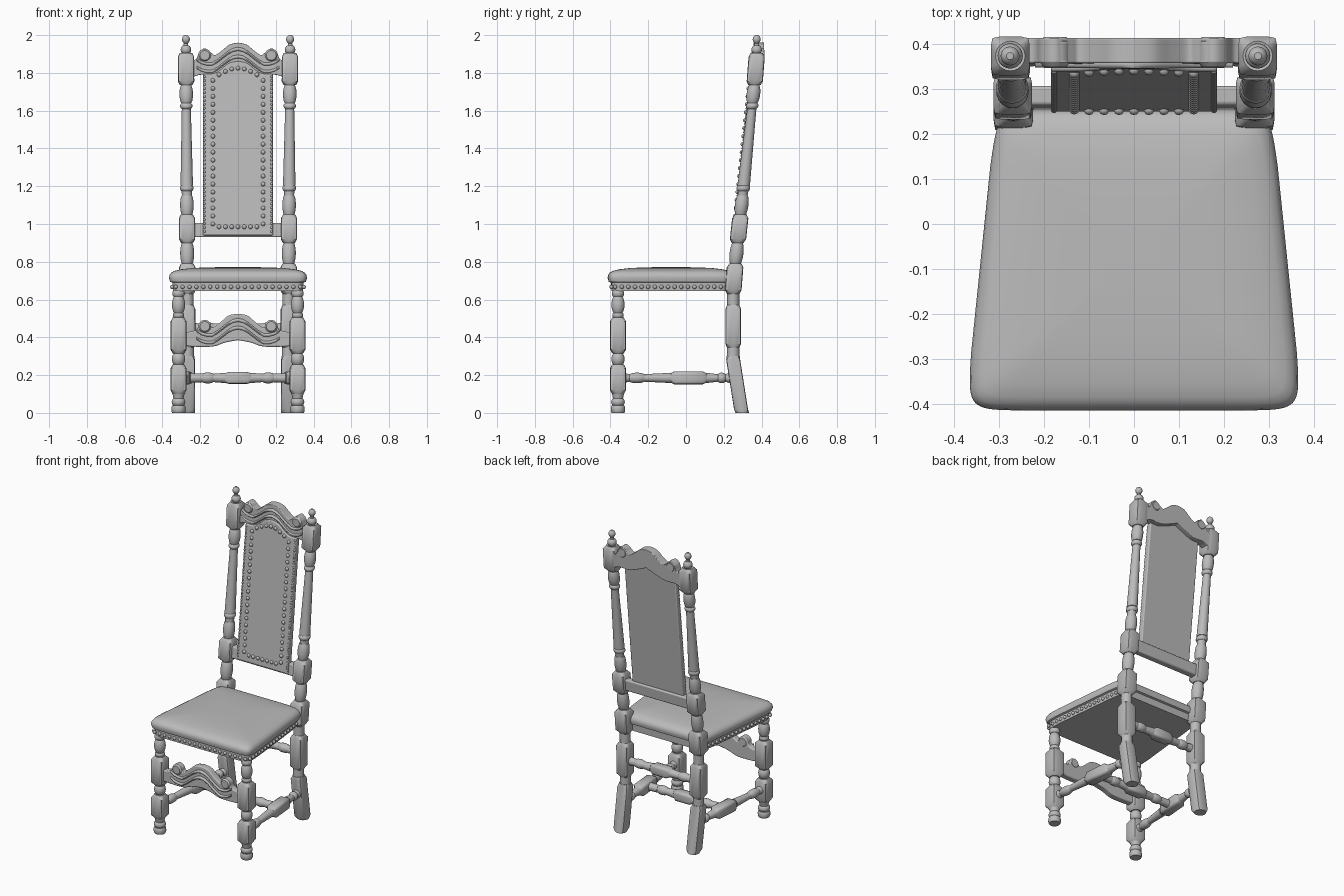
import bpy, bmesh
from math import sin, cos, pi, radians
from mathutils import Vector, Matrix

cube = bpy.data.objects.get("Cube")
if cube:
    bpy.data.objects.remove(cube)

grey = bpy.data.materials.new("plain_grey")
grey.use_nodes = True
grey.diffuse_color = (0.5, 0.5, 0.5, 1)
bsdf = next(n for n in grey.node_tree.nodes if n.type == "BSDF_PRINCIPLED")
bsdf.inputs["Base Color"].default_value = grey.diffuse_color


def finish(name, bm, bevel=0):
    bmesh.ops.recalc_face_normals(bm, faces=bm.faces)
    mesh = bpy.data.meshes.new(name)
    bm.to_mesh(mesh)
    bm.free()
    mesh.materials.append(grey)
    ob = bpy.data.objects.new(name, mesh)
    bpy.context.collection.objects.link(ob)
    bpy.context.view_layer.objects.active = ob
    ob.select_set(True)
    bpy.ops.object.shade_smooth_by_angle(angle=radians(40))
    ob.select_set(False)
    if bevel:
        mod = ob.modifiers.new("soft_edges", "BEVEL")
        mod.width, mod.segments = bevel, 3
        mod.limit_method = "ANGLE"
        mod.angle_limit = radians(40)
    return ob


def skin(name, rings):
    """Closed skin through equal-length rings of points."""
    bm = bmesh.new()
    loops = [[bm.verts.new(p) for p in ring] for ring in rings]
    n = len(loops[0])
    for a, b in zip(loops, loops[1:]):
        for i in range(n):
            j = (i + 1) % n
            bm.faces.new((a[i], a[j], b[j], b[i]))
    bm.faces.new(loops[0][::-1])
    bm.faces.new(loops[-1])
    return finish(name, bm)


def turned(name, spec, place, sides=24):
    """Turned bar: 'block' is square, 'bead' swells, 'taper' runs straight."""
    stations = []
    for kind, a, b, r0, r1 in spec:
        if kind == "block":
            ch = min(0.02, (b - a) / 4)
            stations += [(a, r0, 2), (a + ch, r1, 9), (b - ch, r1, 9), (b, r0, 2)]
        else:
            steps = 8
            for i in range(steps + 1):
                f = i / steps
                r = r0 + (r1 - r0) * (sin(pi * f) ** 0.7 if kind == "bead" and 0 < f < 1
                                      else 0 if kind == "bead" else f)
                stations.append((a + (b - a) * f, r, 2))
    rings = []
    for t, r, n in stations:
        ring = []
        for i in range(sides):
            c, s = cos(2 * pi * i / sides), sin(2 * pi * i / sides)
            k = r / (abs(c) ** n + abs(s) ** n) ** (1 / n)
            ring.append(place(t, c * k, s * k))
        rings.append(ring)
    return skin(name, rings)


def smooth(pts, steps=5):
    """Catmull-Rom curve through the points."""
    p = [Vector(q) for q in [pts[0]] + pts + [pts[-1]]]
    out = []
    for a, b, c, d in zip(p, p[1:], p[2:], p[3:]):
        for i in range(steps):
            t = i / steps
            out.append(b + (c - a) * t / 2 + (2 * a - 5 * b + 4 * c - d) * t * t / 2
                       + (3 * b - a - 3 * c + d) * t ** 3 / 2)
    return out + [p[-1]]


def board(name, half, y0, y1, lean, bevel=0.008):
    """Symmetric board from a half outline in x and z; lean gives y by height."""
    mirror = [Vector((-p.x, p.y)) for p in reversed(half) if p.x > 0.001]
    bm = bmesh.new()
    outline = list(half) + mirror
    front = [bm.verts.new((p.x, lean(p.y) + y0, p.y)) for p in outline]
    back = [bm.verts.new((p.x, lean(p.y) + y1, p.y)) for p in outline]
    bm.faces.new(front)
    bm.faces.new(back[::-1])
    for i in range(len(outline)):
        j = (i + 1) % len(outline)
        bm.faces.new((front[i], back[i], back[j], front[j]))
    return finish(name, bm, bevel)


def studs(name, points, r):
    bm = bmesh.new()
    for p in points:
        bmesh.ops.create_uvsphere(bm, u_segments=10, v_segments=6, radius=r,
                                  matrix=Matrix.Translation(p))
    return finish(name, bm)


def disc(name, x, y0, y1, z, r):
    """Scroll end, a short turned drum lying along y."""
    spec = [("taper", y0, y0 + 0.01, r * 0.75, r), ("taper", y0 + 0.01, y1 - 0.01, r, r),
            ("taper", y1 - 0.01, y1, r, r * 0.75)]
    turned(name, spec, lambda t, a, b: Vector((x + a, t, z + b)))


def post_y(z):
    """Rear posts: foot sweeps back, middle is upright, upper part leans."""
    if z < 0.22:
        return 0.25 + 0.048 * ((0.22 - z) / 0.22) ** 1.6
    return 0.25 + 0.106 * max(0, min(z, 1.85) - 0.68)


# Seat: tapered cushion over a narrower nailed band
def half_width(y):
    return 0.336 - 0.115 * y - 0.077 * y * y


layers = [(0.645, 0.02), (0.69, 0.018), (0.694, 0.006), (0.715, 0), (0.73, 0.003),
          (0.743, 0.012), (0.752, 0.028), (0.76, 0.06), (0.766, 0.11), (0.77, 0.18), (0.772, 0.28)]
rings = []
for z, inset in layers:
    ring = []
    for i in range(96):
        c, s = cos(2 * pi * (i + 0.5) / 96), sin(2 * pi * (i + 0.5) / 96)
        X = (1 if c > 0 else -1) * abs(c) ** 0.14
        Y = (1 if s > 0 else -1) * abs(s) ** 0.14
        y = -0.08 + Y * (0.335 - inset)
        ring.append((X * (half_width(y) - inset), y, z))
    rings.append(ring)
skin("seat", rings)
nails = [(-0.33 + 0.66 * i / 18, -0.395, 0.667) for i in range(19)]
for i in range(17):
    y = -0.375 + 0.56 * i / 16
    nails += [(s * (half_width(y) - 0.019), y, 0.667) for s in (-1, 1)]
studs("seat_nails", nails, 0.011)

# Legs, posts and side stretchers, one of each per side
front_spec = [("bead", 0, 0.04, 0.033, 0.038), ("bead", 0.04, 0.075, 0.028, 0.036),
              ("taper", 0.075, 0.1, 0.026, 0.032), ("block", 0.1, 0.255, 0.032, 0.042),
              ("bead", 0.255, 0.315, 0.024, 0.035), ("block", 0.315, 0.505, 0.03, 0.042),
              ("bead", 0.505, 0.53, 0.025, 0.03), ("bead", 0.53, 0.615, 0.024, 0.035),
              ("bead", 0.615, 0.65, 0.026, 0.033)]
rear_spec = [("block", -0.0, 0.3, 0.036, 0.037), ("taper", 0.3, 0.345, 0.033, 0.033),
             ("block", 0.345, 0.57, 0.033, 0.041), ("taper", 0.57, 0.63, 0.032, 0.032),
             ("block", 0.63, 0.79, 0.033, 0.044), ("bead", 0.79, 0.9, 0.028, 0.037),
             ("block", 0.9, 1.05, 0.032, 0.043), ("bead", 1.05, 1.15, 0.028, 0.036),
             ("taper", 1.15, 1.175, 0.026, 0.028), ("bead", 1.175, 1.205, 0.029, 0.036),
             ("taper", 1.205, 1.61, 0.033, 0.024), ("bead", 1.61, 1.64, 0.025, 0.033),
             ("bead", 1.64, 1.735, 0.027, 0.036), ("block", 1.735, 1.905, 0.033, 0.043),
             ("bead", 1.9, 1.945, 0.016, 0.028), ("taper", 1.945, 1.955, 0.012, 0.012),
             ("bead", 1.955, 2.0, 0.008, 0.021)]
side_spec = [("taper", 0.02, 0.06, 0.03, 0.02), ("bead", 0.06, 0.14, 0.02, 0.028),
             ("taper", 0.14, 0.28, 0.02, 0.027), ("block", 0.28, 0.47, 0.025, 0.034),
             ("taper", 0.47, 0.53, 0.027, 0.02), ("bead", 0.53, 0.57, 0.02, 0.028),
             ("taper", 0.57, 0.6, 0.02, 0.03)]
for word, s in (("left", 1), ("right", -1)):
    turned(word + "_front_leg", front_spec, lambda t, a, b: Vector((s * 0.315 + a, -0.36 + b, t)))
    turned(word + "_rear_post", rear_spec,
           lambda t, a, b: Vector((s * (0.264 + 0.006 * t) + a, post_y(t) + b, t)))
    start, run = Vector((s * 0.315, -0.36, 0.185)), Vector((-s * 0.05, 0.61, 0)).normalized()
    across = run.cross(Vector((0, 0, 1)))
    turned(word + "_side_stretcher", side_spec,
           lambda t, a, b: start + run * t + across * a + Vector((0, 0, b)))

# Cross stretchers between the sides and between the rear posts
def cross_spec(h):
    return [("taper", -h, -0.19, 0.027, 0.023), ("bead", -0.19, -0.13, 0.022, 0.029),
            ("taper", -0.13, -0.07, 0.022, 0.027), ("block", -0.07, 0.07, 0.025, 0.031),
            ("taper", 0.07, 0.13, 0.027, 0.022), ("bead", 0.13, 0.19, 0.022, 0.029),
            ("taper", 0.19, h, 0.023, 0.027)]


turned("middle_stretcher", cross_spec(0.29), lambda t, a, b: Vector((t, 0.01 + a, 0.185 + b)))
turned("rear_stretcher", cross_spec(0.25), lambda t, a, b: Vector((t, 0.25 + a, 0.45 + b)))

# Carved front rail with scrolls and a raised arch moulding
apron = smooth([(0, 0.525), (0.05, 0.515), (0.095, 0.478), (0.135, 0.452), (0.15, 0.475),
                (0.178, 0.492), (0.205, 0.475), (0.22, 0.44), (0.285, 0.425)])
apron += smooth([(0.285, 0.355), (0.22, 0.35), (0.13, 0.352), (0.07, 0.372), (0, 0.385)])
board("front_rail", apron, -0.022, 0.022, lambda z: -0.36)

# Crest, backrest panel and lower rail
crest = smooth([(0, 1.96), (0.045, 1.95), (0.085, 1.918), (0.12, 1.895), (0.14, 1.905),
                (0.175, 1.93), (0.205, 1.912), (0.22, 1.875), (0.245, 1.865)])
crest += smooth([(0.245, 1.775), (0.2, 1.79), (0.13, 1.79), (0.07, 1.81), (0, 1.84)])
board("crest_rail", crest, -0.016, 0.04, post_y)
panel = smooth([(0, 1.862), (0.05, 1.85), (0.1, 1.81), (0.14, 1.795), (0.185, 1.795)])
panel += [Vector((0.185, 0.94))]
board("back_panel", panel, -0.028, 0.008, post_y, 0.006)
board("lower_back_rail", [Vector((0.24, 1.005)), Vector((0.24, 0.93))], -0.02, 0.024, post_y)

# Arch mouldings and scroll ends repeat on both carved rails
for name, base, y, back in (("crest", 1.885, post_y(1.88) - 0.018, 0.06),
                            ("front_rail", 0.45, -0.384, 0.048)):
    for k, drop in enumerate((0, 0.04)):
        turned(f"{name}_moulding_{k}", [("taper", -0.22, 0, 0.008, 0.01), ("taper", 0, 0.22, 0.01, 0.008)],
               lambda t, a, b: Vector((t, y + a, base - drop + b + 0.042 * cos(pi * t / 0.16)
                                       * (1 if abs(t) < 0.16 else 0.9))), 10)
    for s in (-1, 1):
        disc(f"{name}_scroll", s * 0.176, y - 0.006, y + back, base + 0.008, 0.034)

# Panel nails: inner border with arched top, and fine edge beading
points = []
for i in range(19):
    z = 1.0 + 0.76 * i / 18
    points += [(s * 0.133, post_y(z) - 0.028, z) for s in (-1, 1)]
for i in range(7):
    x = -0.1 + 0.2 * i / 6
    z = 1.79 + 0.035 * cos(pi * x / 0.2)
    points += [(x, post_y(z) - 0.028, z), (x, post_y(0.985) - 0.028, 0.985)]
studs("panel_nails", points, 0.012)
points = []
for i in range(40):
    z = 0.96 + 0.82 * i / 39
    points += [(s * 0.178, post_y(z) - 0.026, z) for s in (-1, 1)]
studs("panel_edge_beading", points, 0.007)
